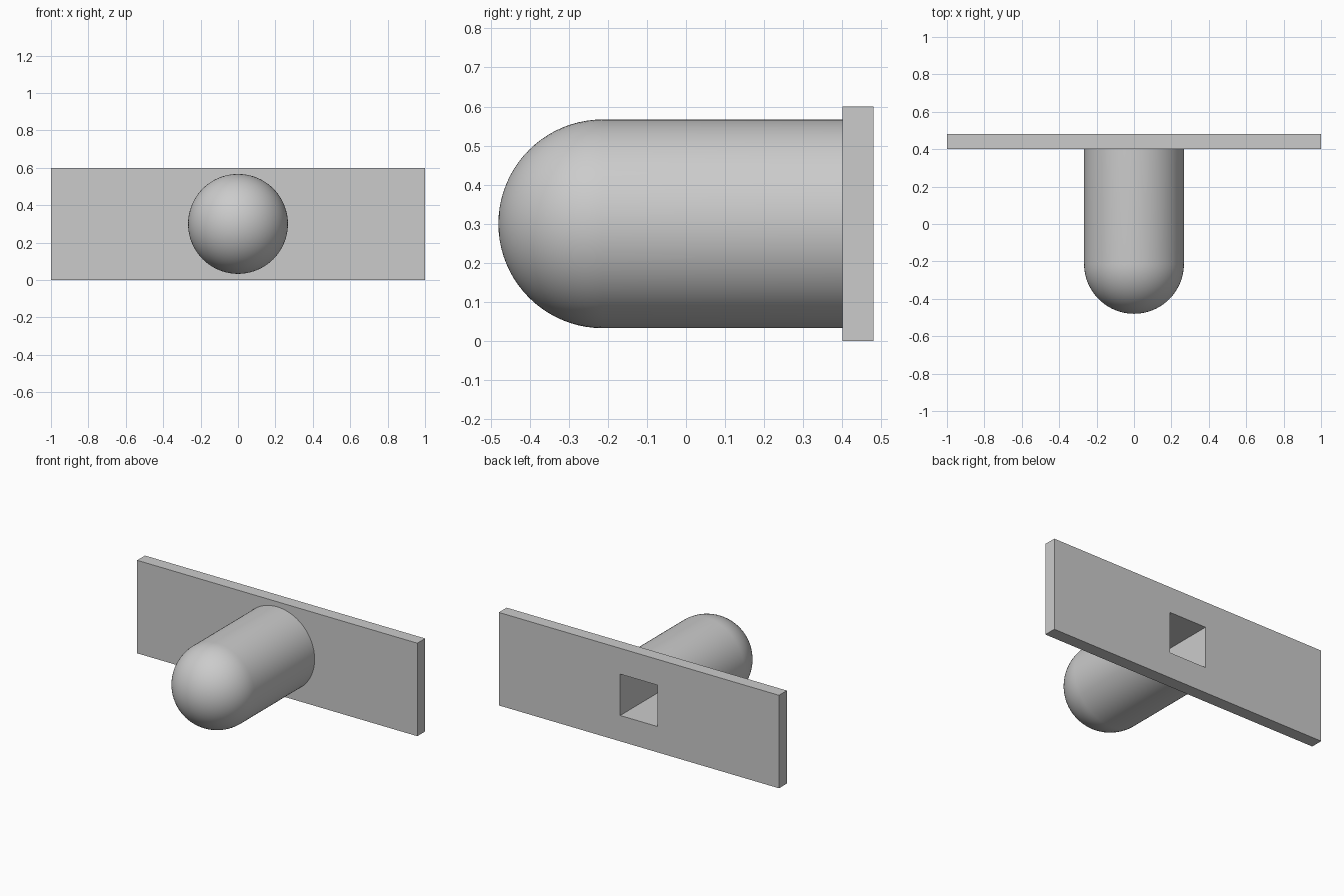
import bpy
import bmesh
from math import sin, cos, pi, radians
from mathutils import Vector

cube = bpy.data.objects.get("Cube")
if cube:
    bpy.data.objects.remove(cube, do_unlink=True)

MID_Z = 0.3
RADIUS = 0.267
PLATE_FRONT, PLATE_BACK = 0.40, 0.48
DOME_START = -0.48 + RADIUS
SOCKET = 0.267

grey = bpy.data.materials.new("plain grey")
grey.use_nodes = True
colour = (0.6, 0.6, 0.6, 1)
grey.diffuse_color = colour
grey.node_tree.nodes["Principled BSDF"].inputs["Base Color"].default_value = colour


def add_object(name, bm):
    bmesh.ops.recalc_face_normals(bm, faces=bm.faces)
    mesh = bpy.data.meshes.new(name)
    bm.to_mesh(mesh)
    bm.free()
    mesh.materials.append(grey)
    obj = bpy.data.objects.new(name, mesh)
    bpy.context.collection.objects.link(obj)
    return obj


def box(name, width, height, y0, y1):
    bm = bmesh.new()
    bmesh.ops.create_cube(bm, size=1)
    bmesh.ops.scale(bm, vec=(width, y1 - y0, height), verts=bm.verts)
    bmesh.ops.translate(bm, vec=(0, (y0 + y1) / 2, MID_Z), verts=bm.verts)
    return add_object(name, bm)


def round_nosed_pin(name, steps=20, segments=80):
    # Half profile from the flat end to the nose, spun around the y axis
    profile = [(0, PLATE_FRONT), (RADIUS, PLATE_FRONT)]
    for i in range(steps + 1):
        a = i / steps * pi / 2
        profile.append((RADIUS * cos(a), DOME_START - RADIUS * sin(a)))
    bm = bmesh.new()
    verts = [bm.verts.new((r, y, MID_Z)) for r, y in profile]
    edges = [bm.edges.new(pair) for pair in zip(verts, verts[1:])]
    bmesh.ops.spin(bm, geom=verts + edges, cent=(0, 0, MID_Z), axis=(0, 1, 0),
                   angle=2 * pi, steps=segments)
    bmesh.ops.remove_doubles(bm, verts=bm.verts, dist=0.0001)
    return add_object(name, bm)


# Backing plate and the pin standing out from its front
plate = box("backing_plate", 2, 0.6, PLATE_FRONT, PLATE_BACK)
pin = round_nosed_pin("round_nosed_pin")

# Square socket running through the plate into the pin
cutter = box("socket_cutter", SOCKET, SOCKET, DOME_START, PLATE_BACK + 0.1)
cutter.hide_render = True
for obj in (plate, pin):
    mod = obj.modifiers.new("socket", 'BOOLEAN')
    mod.operation = 'DIFFERENCE'
    mod.solver = 'EXACT'
    mod.object = cutter
    bpy.ops.object.select_all(action='DESELECT')
    obj.select_set(True)
    bpy.context.view_layer.objects.active = obj
    bpy.ops.object.modifier_apply(modifier=mod.name)
bpy.data.objects.remove(cutter, do_unlink=True)

# Smooth the round pin, keeping its rim and socket crisp
bpy.ops.object.shade_smooth_by_angle(angle=radians(30))
